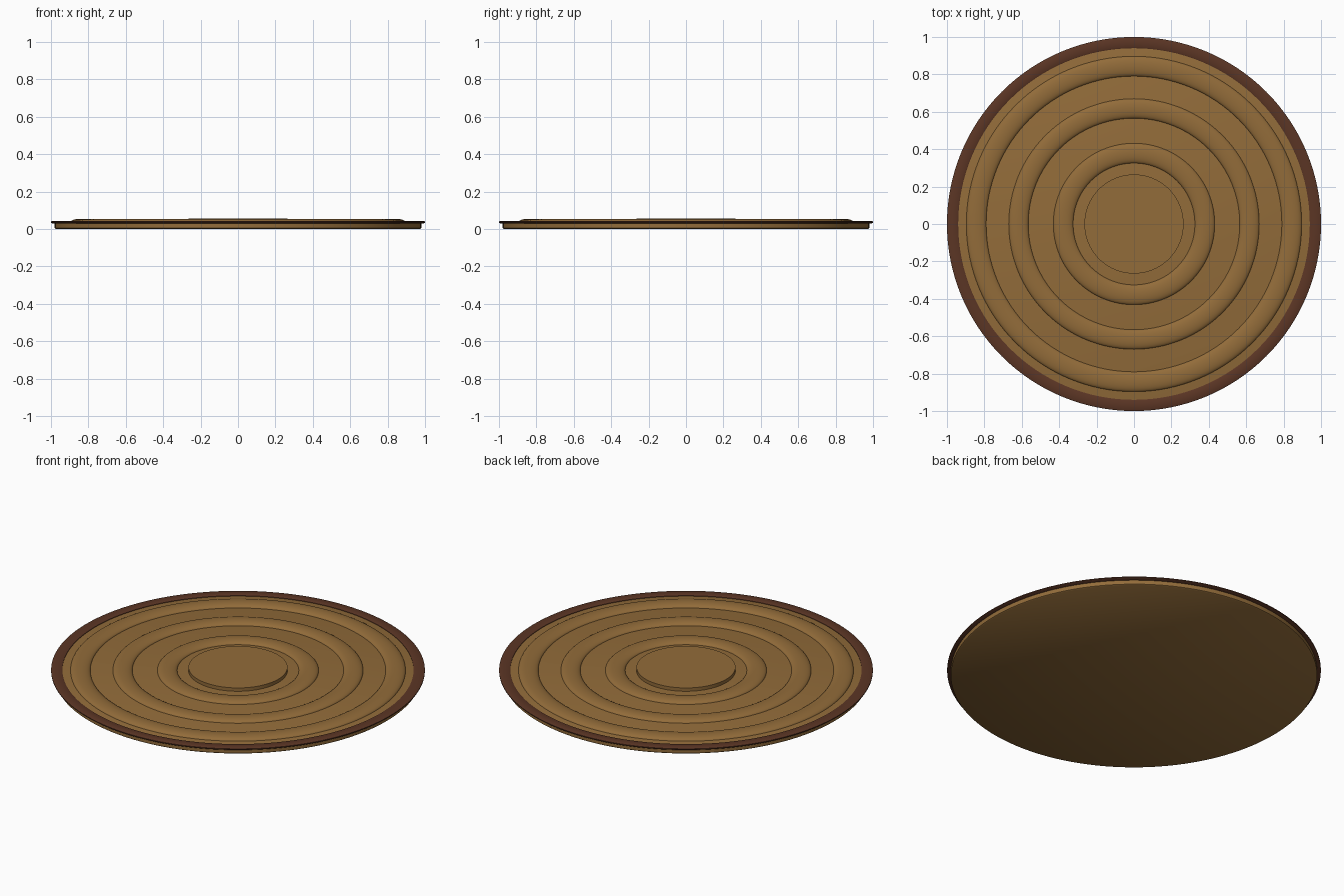
import bpy
import bmesh
import math

SEGMENTS = 128
FLOOR = 0.036

cube = bpy.data.objects.get("Cube")
if cube:
    bpy.data.objects.remove(cube, do_unlink=True)


def make_material(name, color):
    mat = bpy.data.materials.new(name)
    mat.use_nodes = True
    mat.diffuse_color = color
    bsdf = mat.node_tree.nodes["Principled BSDF"]
    bsdf.inputs["Base Color"].default_value = color
    bsdf.inputs["Roughness"].default_value = 0.7
    return mat


tan = make_material("tan wood", (0.29, 0.15, 0.042, 1))
brown = make_material("dark brown trim", (0.105, 0.036, 0.018, 1))


def lathe(name, profile, mat, closed=False):
    """Turn an (r, z) profile around the z axis."""
    bm = bmesh.new()
    verts = [bm.verts.new((r, 0, z)) for r, z in profile]
    pairs = list(zip(verts, verts[1:]))
    if closed:
        pairs.append((verts[-1], verts[0]))
    edges = [bm.edges.new(p) for p in pairs]
    bmesh.ops.spin(bm, geom=verts + edges, cent=(0, 0, 0), axis=(0, 0, 1),
                   angle=math.tau, steps=SEGMENTS, use_duplicate=False)
    bmesh.ops.remove_doubles(bm, verts=bm.verts, dist=1e-5)
    bmesh.ops.recalc_face_normals(bm, faces=bm.faces)
    mesh = bpy.data.meshes.new(name)
    bm.to_mesh(mesh)
    bm.free()
    mesh.materials.append(mat)
    obj = bpy.data.objects.new(name, mesh)
    bpy.context.collection.objects.link(obj)
    bpy.ops.object.select_all(action="DESELECT")
    obj.select_set(True)
    bpy.context.view_layer.objects.active = obj
    bpy.ops.object.shade_smooth_by_angle(angle=math.radians(40))
    return obj


def arch(inner, outer, base, height, steps=14):
    """Half-ellipse cross-section standing on the given base height."""
    mid, half = (inner + outer) / 2, (outer - inner) / 2
    angles = [math.pi * i / steps for i in range(steps + 1)]
    return [(mid - half * math.cos(a), base + height * math.sin(a)) for a in angles]


# Round base plate with a slightly eased lower edge
lathe("base_plate", [(0, 0), (0.975, 0), (0.98, 0.004), (0.98, 0.028),
                     (0.95, FLOOR), (0, FLOOR)], tan)

# Overhanging outer trim
lathe("outer_rim", [(0.94, 0.03), (0.995, 0.03), (1.0, 0.034), (1.0, 0.039),
                    (0.995, 0.042), (0.946, 0.042), (0.94, 0.039)], brown, closed=True)

# Raised rounded rings
for label, inner, outer in (("inner", 0.325, 0.432), ("middle", 0.565, 0.67),
                            ("outer", 0.79, 0.897)):
    lathe(label + "_ring", arch(inner, outer, FLOOR - 0.001, 0.019), tan, closed=True)

# Raised centre disc
lathe("centre_disc", [(0.265, FLOOR - 0.001), (0.265, 0.056), (0, 0.056)], tan)
